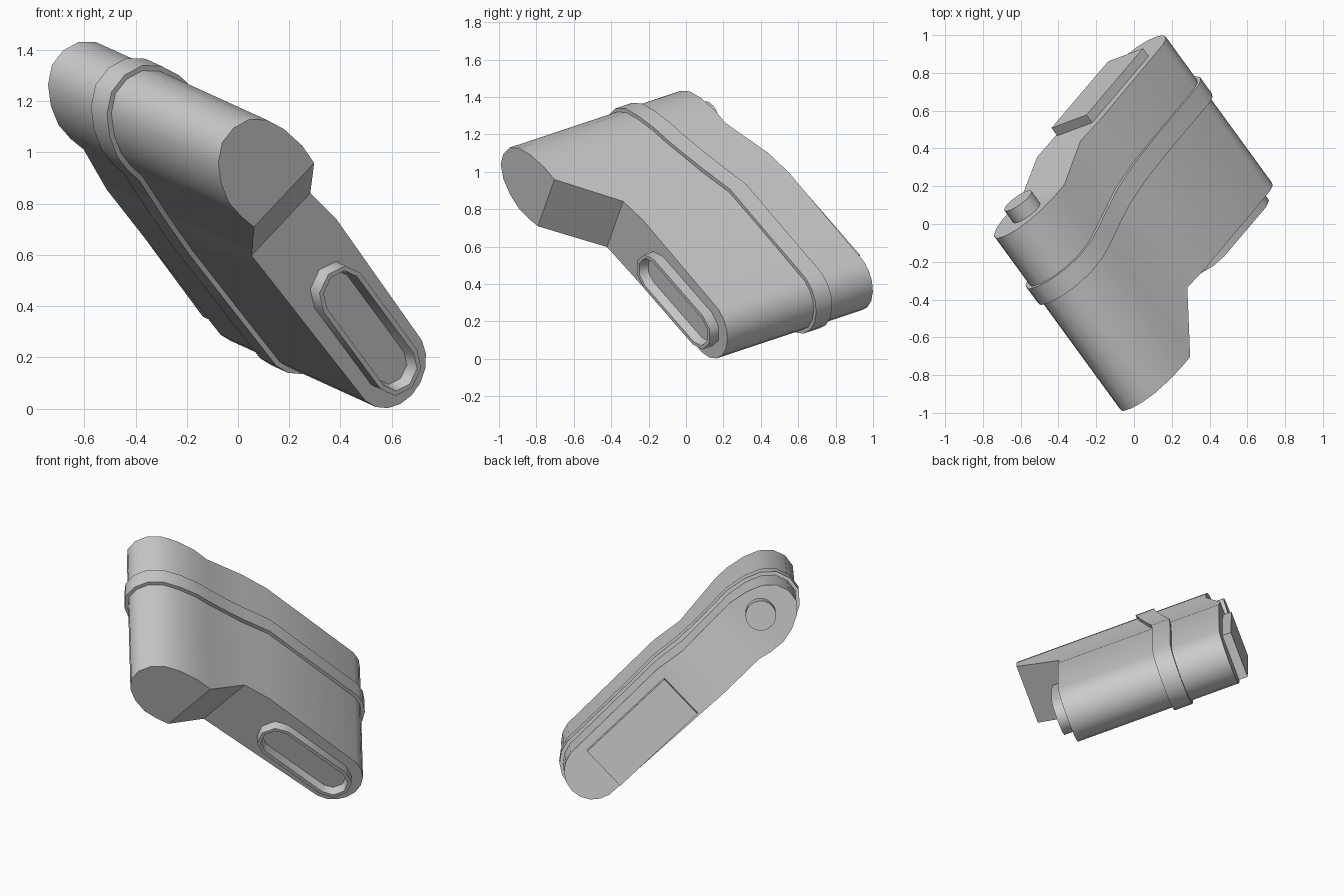
import bpy, bmesh
from math import cos, sin, radians
from mathutils import Vector

if "Cube" in bpy.data.objects:
    bpy.data.objects.remove(bpy.data.objects["Cube"])

# Tilted frame of the model: length, thickness and depth axes
L = Vector((0.487, 0.573, -0.659)).normalized()
E = Vector((-0.569, 0.780, 0.260))
E = (E - L * E.dot(L)).normalized()
U = L.cross(E)


def arc(cl, cu, r, a0, a1, n):
    return [(cl + r * cos(radians(a0 + (a1 - a0) * i / n)),
             cu + r * sin(radians(a0 + (a1 - a0) * i / n))) for i in range(n + 1)]


def finish(name, bm, smooth=35):
    for v in bm.verts:
        l, u, e = v.co
        v.co = L * l + U * u + E * e
    bmesh.ops.recalc_face_normals(bm, faces=bm.faces)
    mesh = bpy.data.meshes.new(name)
    bm.to_mesh(mesh)
    bm.free()
    ob = bpy.data.objects.new(name, mesh)
    bpy.context.collection.objects.link(ob)
    bpy.context.view_layer.objects.active = ob
    ob.select_set(True)
    bpy.ops.object.shade_smooth_by_angle(angle=radians(smooth))
    ob.select_set(False)
    return ob


def bridge(bm, a, b):
    for i in range(len(a)):
        j = (i + 1) % len(a)
        bm.faces.new((a[i], a[j], b[j], b[i]))


def ring(bm, pts, depth):
    return [bm.verts.new((l, u, depth(l))) for l, u in pts]


def prism(name, pts, front, back, caps=None):
    """Extrude an outline between two depth functions; caps are index lists."""
    bm = bmesh.new()
    a, b = ring(bm, pts, front), ring(bm, pts, back)
    bridge(bm, a, b)
    for cap in caps or [range(len(pts))]:
        bm.faces.new([a[i] for i in cap])
        bm.faces.new([b[i] for i in cap])
    return finish(name, bm)


def step(e_lobe, e_low, k0=-0.89, k1=-0.61, soft=False):
    def f(l):
        t = min(max((l - k0) / (k1 - k0), 0), 1)
        if soft:
            t = t * t * (3 - 2 * t)
        return e_lobe + (e_low - e_lobe) * t
    return f


def grow(pts, d):
    """Offset a closed outline outward."""
    out = []
    n = len(pts)
    for i in range(n):
        p, q, r = (Vector(pts[k % n]) for k in (i - 1, i, i + 1))
        t = (r - p).normalized()
        out.append(tuple(q + Vector((t.y, -t.x)) * d))
    return out


# Body: large lobe, waist, tapered lower end
low = arc(0.25, 0.54, 0.168, -82, 82, 8)
lobe = [(-0.99, 0.702), (-1.11, 0.682), (-1.20, 0.648), (-1.263, 0.592),
        (-1.29, 0.52), (-1.282, 0.447), (-1.23, 0.385), (-1.15, 0.343),
        (-1.06, 0.322), (-0.97, 0.328)]
outline = low + [(-0.43, 0.720), (-0.61, 0.698), (-0.89, 0.699)] + lobe + \
    [(-0.89, 0.345), (-0.61, 0.352)]
k = len(low)
n = len(outline)
caps = [list(range(k + 2)) + [n - 1],
        [k + 1, k + 2, n - 2, n - 1],
        list(range(k + 2, n - 1))]
prism("body", outline, step(-0.47, -0.205), step(0.70, 0.79), caps)

# Raised band that follows the body in a soft S curve
path = low + [(-0.2, 0.712), (-0.43, 0.720), (-0.61, 0.700), (-0.75, 0.697),
              (-0.89, 0.699)] + lobe + \
    [(-0.89, 0.345), (-0.75, 0.348), (-0.61, 0.352), (-0.4, 0.358), (-0.2, 0.363)]
bm = bmesh.new()
e0 = step(0.265, 0.385, -1.15, -0.35, True)
e1 = step(0.375, 0.495, -1.15, -0.35, True)
loops = [ring(bm, grow(path, d), e) for d, e in
         ((-0.02, e0), (0.021, e0), (0.021, e1), (-0.02, e1))]
for i in range(4):
    bridge(bm, loops[i], loops[(i + 1) % 4])
finish("band", bm)

# Rectangular pad on the back
prism("back_pad", [(-0.425, 0.376), (0.19, 0.376), (0.19, 0.655), (-0.425, 0.655)],
      lambda l: 0.77, lambda l: 0.843)

# Round button on the back of the large lobe
prism("button", arc(-1.08, 0.535, 0.088, 0, 345, 23), lambda l: 0.66, lambda l: 0.78)


# Hollow slot frame on the front
def stadium(r):
    return arc(0.24, 0.54, r, -90, 90, 4) + arc(-0.215, 0.54, r, 90, 270, 4)


bm = bmesh.new()
rings = [ring(bm, stadium(r), lambda l: e)
         for r, e in ((0.108, -0.19), (0.108, -0.268), (0.088, -0.268), (0.076, -0.215))]
for a, b in zip(rings, rings[1:]):
    bridge(bm, a, b)
bm.faces.new(rings[0])
bm.faces.new(rings[-1])
finish("slot_frame", bm, 50)
